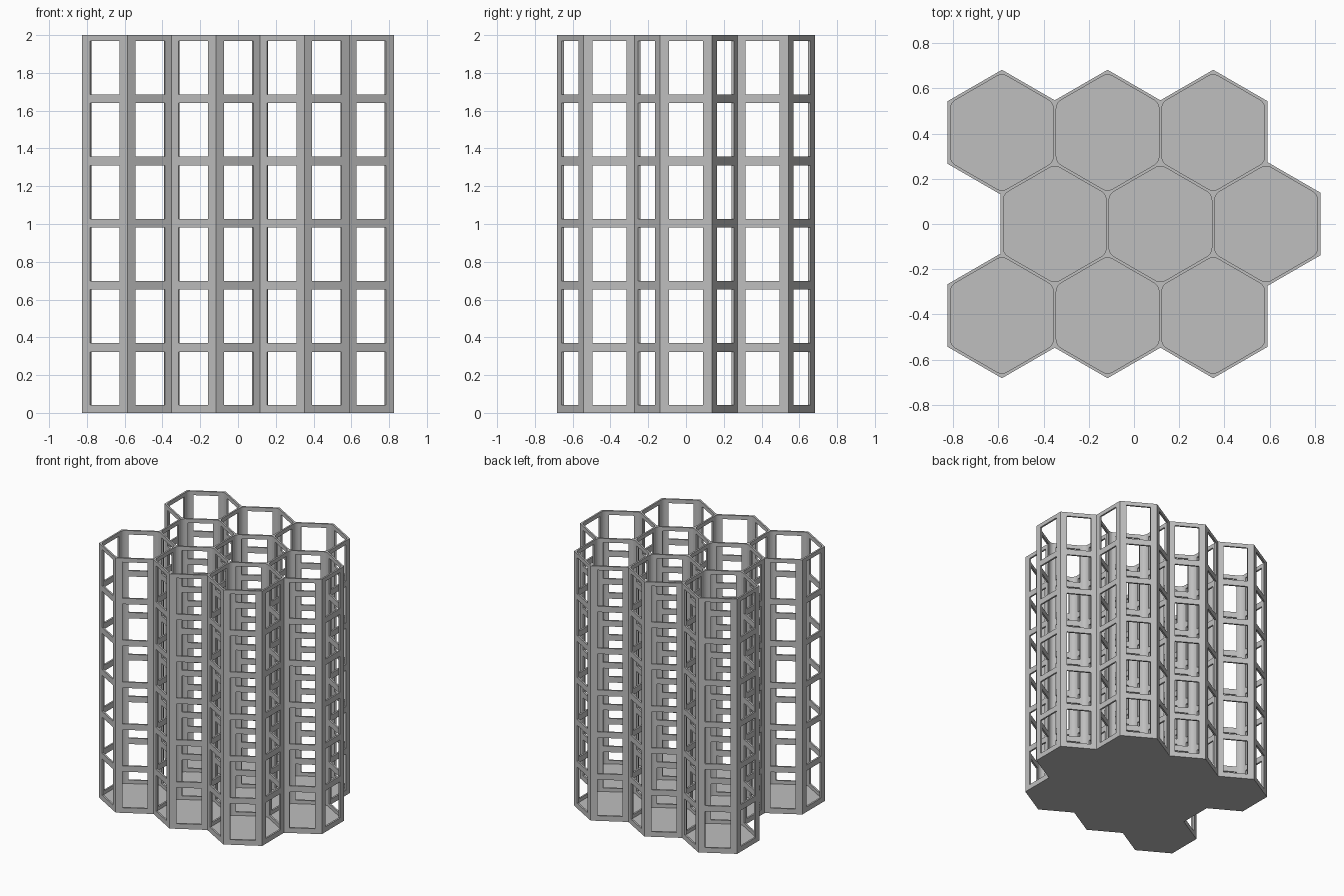
import bpy, bmesh
from math import radians, sqrt, cos, sin
from mathutils import Vector, Matrix

PITCH = 0.4677      # distance between neighbouring cells
WALL = 0.013        # wall and floor thickness
HEIGHT = 2.0
FILLET = 0.045      # rounding of the inner cell corners
WIN_W, WIN_H = 0.18, 0.283
LEVELS, LEVEL_STEP, WIN_Z = 6, 0.329, 0.182

cube = bpy.data.objects.get("Cube")
if cube:
    bpy.data.objects.remove(cube, do_unlink=True)

grey = bpy.data.materials.new("plain grey")
grey.use_nodes = True
colour = (0.52, 0.52, 0.52, 1)
grey.diffuse_color = colour
grey.node_tree.nodes["Principled BSDF"].inputs["Base Color"].default_value = colour


def to_object(bm, name):
    bmesh.ops.recalc_face_normals(bm, faces=bm.faces[:])
    mesh = bpy.data.meshes.new(name)
    bm.to_mesh(mesh)
    bm.free()
    mesh.materials.append(grey)
    obj = bpy.data.objects.new(name, mesh)
    bpy.context.collection.objects.link(obj)
    return obj


def polar(centre, radius, degrees):
    a = radians(degrees)
    return centre + Vector((cos(a), sin(a), 0)) * radius


def extrude_up(bm, faces, height):
    new = bmesh.ops.extrude_face_region(bm, geom=faces, use_keep_orig=True)["geom"]
    verts = [v for v in new if isinstance(v, bmesh.types.BMVert)]
    bmesh.ops.translate(bm, verts=verts, vec=(0, 0, height))


def cut(target, cutter):
    cutter.hide_render = True
    mod = target.modifiers.new("cut", 'BOOLEAN')
    mod.operation, mod.solver, mod.object = 'DIFFERENCE', 'EXACT', cutter
    bpy.context.view_layer.objects.active = target
    bpy.ops.object.modifier_apply(modifier=mod.name)
    bpy.data.objects.remove(cutter, do_unlink=True)


# Cell centres: three staggered rows of three
centres = []
for row in (-1, 0, 1):
    shift = 0.25 if row == 0 else -0.25
    for col in (-1, 0, 1):
        centres.append(Vector(((col + shift) * PITCH, row * PITCH * sqrt(3) / 2, 0)))

# Hexagon plan with shared edges
body = bmesh.new()
for c in centres:
    body.faces.new([body.verts.new(polar(c, PITCH / sqrt(3), 30 + 60 * k)) for k in range(6)])
bmesh.ops.remove_doubles(body, verts=body.verts[:], dist=0.001)

# Window cutters: one column of boxes through every cell wall
windows = bmesh.new()
for e in body.edges:
    a, b = (v.co.copy() for v in e.verts)
    middle, along = (a + b) / 2, b - a
    turn = Matrix.Rotation(along.to_2d().angle_signed(Vector((1, 0))), 4, 'Z')
    size = Matrix.Diagonal((WIN_W, WALL + 0.02, WIN_H, 1))
    for level in range(LEVELS):
        spot = middle + Vector((0, 0, WIN_Z + level * LEVEL_STEP))
        bmesh.ops.create_cube(windows, size=1, matrix=Matrix.Translation(spot) @ turn @ size)

# Outer outline: move the border out by half a wall
moves = {}
for v in body.verts:
    normals = []
    for e in v.link_edges:
        if e.is_boundary:
            d = (e.verts[1].co - e.verts[0].co).normalized()
            n = Vector((d.y, -d.x, 0))
            inward = e.link_faces[0].calc_center_median() - e.verts[0].co
            normals.append(-n if n.dot(inward) > 0 else n)
    if len(normals) == 2:
        n1, n2 = normals
        moves[v] = (n1 + n2) / (1 + n1.dot(n2)) * WALL / 2
for v, offset in moves.items():
    v.co += offset
bmesh.ops.dissolve_faces(body, faces=body.faces[:], use_verts=False)
loose = [v for v in body.verts if not v.link_faces]
bmesh.ops.delete(body, geom=loose, context='VERTS')
extrude_up(body, body.faces[:], HEIGHT)
tower = to_object(body, "hexagonal_cell_rack")

# Cell wells with rounded corners, open at the top
wells = bmesh.new()
corner = (PITCH - WALL - 2 * FILLET) / sqrt(3)
for c in centres:
    ring = []
    for k in range(6):
        angle = 30 + 60 * k
        hub = polar(c, corner, angle) + Vector((0, 0, WALL))
        ring += [wells.verts.new(polar(hub, FILLET, angle + s * 7.5)) for s in range(-4, 5)]
    wells.faces.new(ring)
extrude_up(wells, wells.faces[:], HEIGHT)

cut(tower, to_object(wells, "cell_wells"))
cut(tower, to_object(windows, "window_cutters"))
